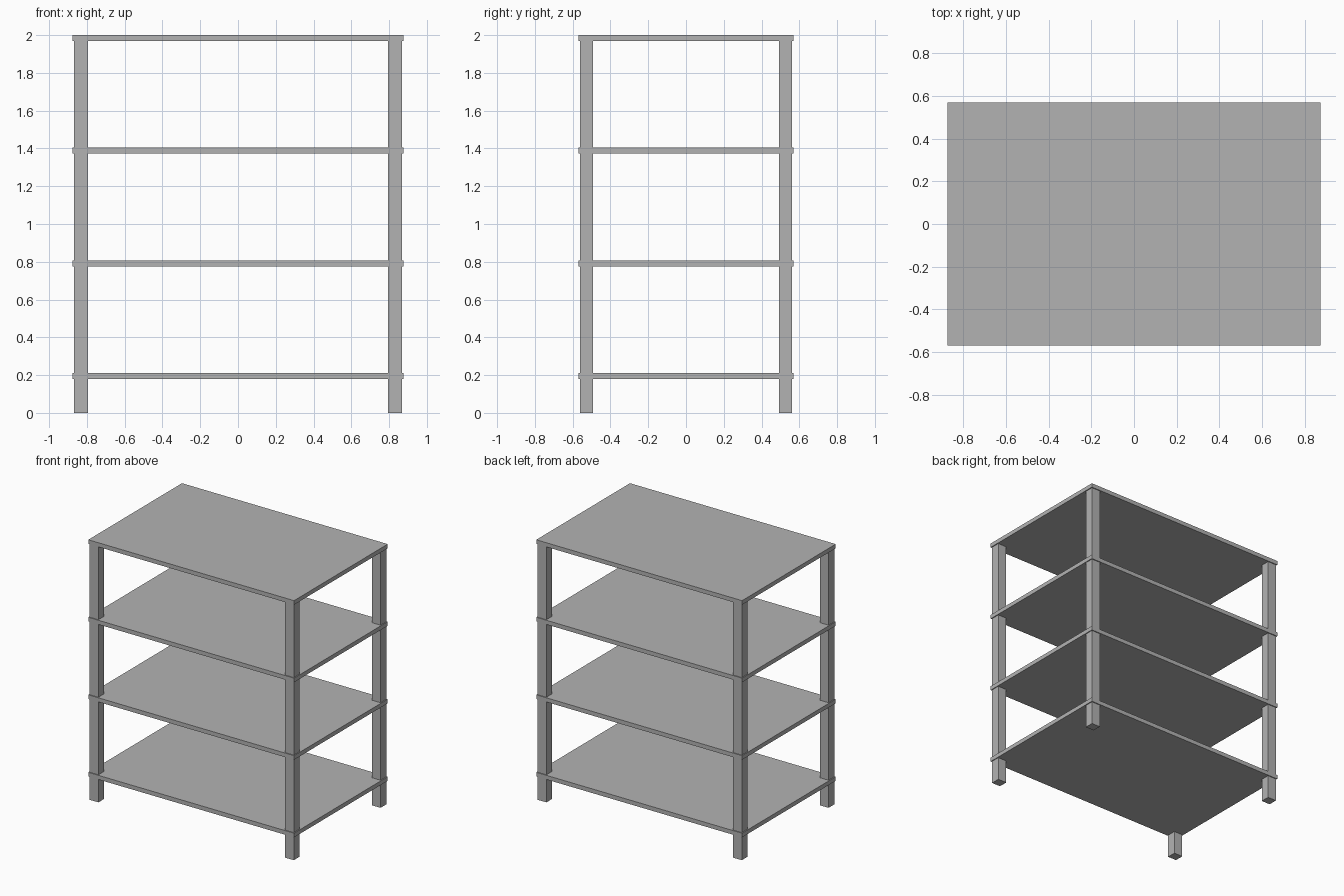
import bpy

default_cube = bpy.data.objects.get("Cube")
if default_cube:
    bpy.data.objects.remove(default_cube, do_unlink=True)

# One plain grey for the whole rack
GREY = (0.45, 0.45, 0.45, 1.0)
grey = bpy.data.materials.new("plain_grey")
grey.use_nodes = True
grey.diffuse_color = GREY
grey.node_tree.nodes["Principled BSDF"].inputs["Base Color"].default_value = GREY


def add_box(name, center, size):
    bpy.ops.mesh.primitive_cube_add(size=1, location=center)
    box = bpy.context.object
    box.name = name
    box.scale = size
    bpy.ops.object.transform_apply(location=False, rotation=False, scale=True)
    box.data.materials.append(grey)
    return box


HEIGHT = 2.0
WIDTH, DEPTH, THICKNESS = 1.75, 1.138, 0.032
SPACING = 0.596
POST_X, POST_Y = 0.074, 0.07
OVERHANG = 0.007

# Four evenly spaced shelves, counted down from the top
for i, name in enumerate(("top_shelf", "upper_shelf", "middle_shelf", "bottom_shelf")):
    z = HEIGHT - THICKNESS / 2 - i * SPACING
    add_box(name, (0, 0, z), (WIDTH, DEPTH, THICKNESS))

# Corner posts run from the floor into the top shelf
post_height = HEIGHT - THICKNESS / 2
for side, sx in (("left", 1), ("right", -1)):
    for end, sy in (("front", -1), ("back", 1)):
        x = sx * (WIDTH / 2 - OVERHANG - POST_X / 2)
        y = sy * (DEPTH / 2 - OVERHANG - POST_Y / 2)
        add_box(f"{end}_{side}_post", (x, y, post_height / 2), (POST_X, POST_Y, post_height))
